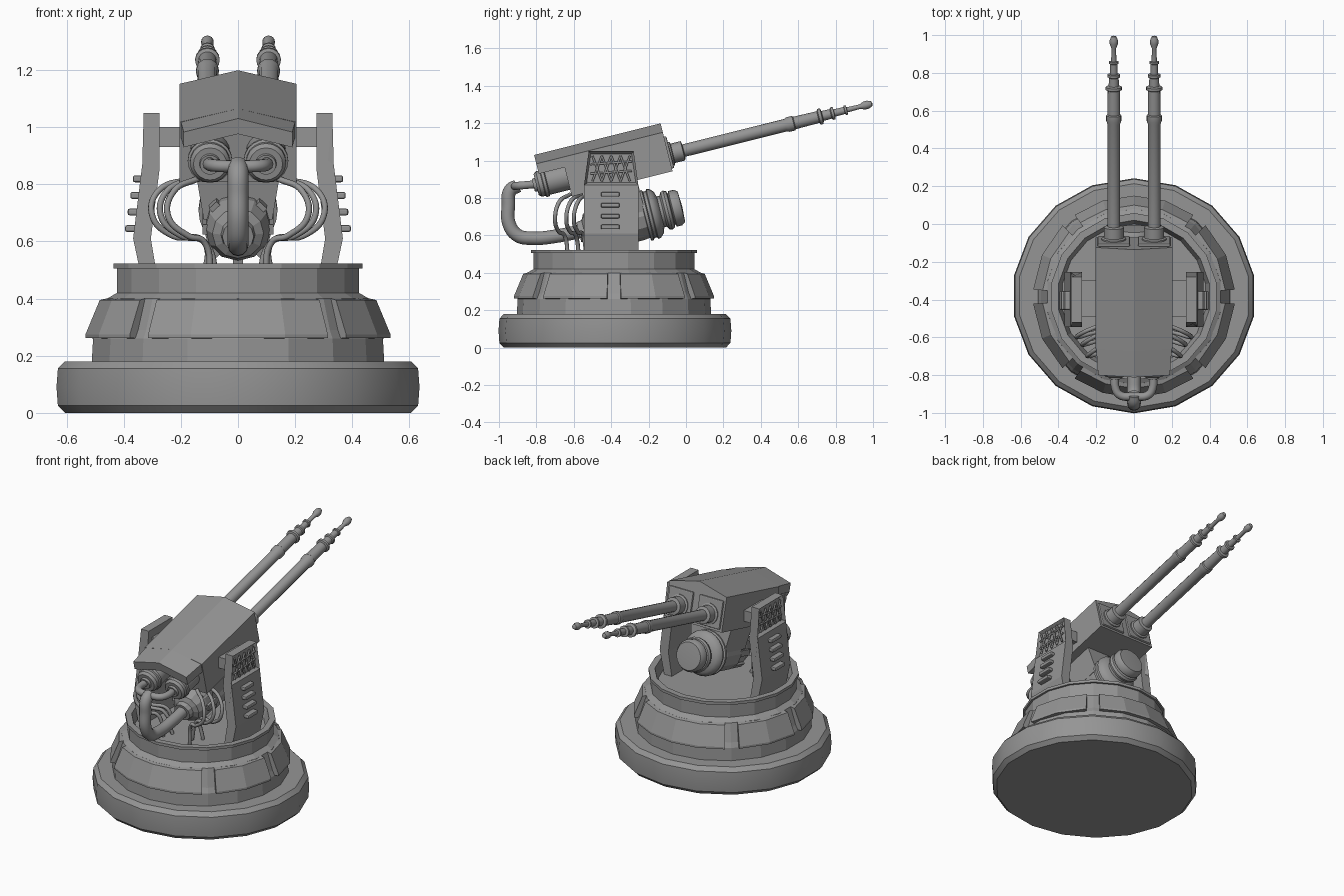
import bpy, bmesh, math
from mathutils import Matrix, Vector

if "Cube" in bpy.data.objects:
    bpy.data.objects.remove(bpy.data.objects["Cube"])

grey = bpy.data.materials.new("gunmetal_grey")
grey.use_nodes = True
COLOUR = (0.3, 0.3, 0.3, 1)
grey.diffuse_color = COLOUR
grey.node_tree.nodes["Principled BSDF"].inputs["Base Color"].default_value = COLOUR

BASE = Matrix.Translation((0, -0.385, 0))
GUN = Matrix.Translation((0, -0.38, 1.0)) @ Matrix.Rotation(math.radians(14), 4, 'X')
FORWARD = Matrix.Rotation(math.radians(-90), 4, 'X')   # turns a z axis into +y


def finish(name, bm, matrix=Matrix(), smooth=0):
    bmesh.ops.remove_doubles(bm, verts=bm.verts, dist=0.0005)
    bmesh.ops.recalc_face_normals(bm, faces=bm.faces)
    mesh = bpy.data.meshes.new(name)
    bm.to_mesh(mesh)
    bm.free()
    mesh.transform(matrix)
    mesh.materials.append(grey)
    obj = bpy.data.objects.new(name, mesh)
    bpy.context.collection.objects.link(obj)
    if smooth:
        bpy.ops.object.select_all(action='DESELECT')
        obj.select_set(True)
        bpy.context.view_layer.objects.active = obj
        bpy.ops.object.shade_smooth_by_angle(angle=math.radians(smooth))
    return obj


def lathe(name, profile, sides, matrix=Matrix(), smooth=0, start=90, sweep=360):
    """Revolve (radius, height) points; a partial sweep gives a capped closed section."""
    bm = bmesh.new()
    full = sweep == 360
    rings = []
    for i in range(sides + 1):
        a = math.radians(start + sweep * i / sides)
        rings.append([bm.verts.new((r * math.cos(a), r * math.sin(a), z)) for r, z in profile])
    count = len(profile)
    for a, b in zip(rings, rings[1:]):
        for j in range(count - 1 if full else count):
            k = (j + 1) % count
            bm.faces.new((a[j], b[j], b[k], a[k]))
    if not full:
        bm.faces.new(rings[0])
        bm.faces.new(rings[-1])
    bmesh.ops.dissolve_degenerate(bm, dist=0.0005, edges=bm.edges)
    return finish(name, bm, matrix, smooth)


def box(name, low, high, matrix=Matrix(), bevel=0):
    bm = bmesh.new()
    low, high = Vector(low), Vector(high)
    size = Matrix.Diagonal((*(high - low), 1))
    bmesh.ops.create_cube(bm, size=1, matrix=Matrix.Translation((low + high) / 2) @ size)
    if bevel:
        bmesh.ops.bevel(bm, geom=bm.edges[:], offset=bevel, segments=2, affect='EDGES', profile=0.5)
    return finish(name, bm, matrix)


def prism(name, outline, y0, y1, matrix=Matrix(), taper=1):
    """Extrude an (x, z) outline along y, with the y1 end optionally narrower."""
    bm = bmesh.new()
    a = [bm.verts.new((x, y0, z)) for x, z in outline]
    b = [bm.verts.new((x * taper, y1, z)) for x, z in outline]
    bm.faces.new(a)
    bm.faces.new(b)
    for i in range(len(a)):
        k = (i + 1) % len(a)
        bm.faces.new((a[i], a[k], b[k], b[i]))
    return finish(name, bm, matrix)


def tube(name, points, radius, straight=False, sides=3):
    curve = bpy.data.curves.new(name, 'CURVE')
    curve.dimensions = '3D'
    curve.bevel_depth = radius
    curve.bevel_resolution = sides
    curve.resolution_u = 8
    curve.use_fill_caps = True
    if straight:
        line = curve.splines.new('POLY')
        line.points.add(len(points) - 1)
        for p, co in zip(line.points, points):
            p.co = (*co, 1)
    else:
        line = curve.splines.new('BEZIER')
        line.bezier_points.add(len(points) - 1)
        for p, co in zip(line.bezier_points, points):
            p.co = co
            p.handle_left_type = p.handle_right_type = 'AUTO'
    curve.materials.append(grey)
    obj = bpy.data.objects.new(name, curve)
    bpy.context.collection.objects.link(obj)
    return obj


# Round foot and stepped pedestal with a sunken deck
lathe("foot", [(0, 0), (.615, 0), (.64, .025), (.645, .09), (.64, .155), (.615, .18), (0, .18)], 18,
      Matrix.Translation((0, -0.38, 0)) @ Matrix.Diagonal((1, .965, 1, 1)), 35)
lathe("pedestal", [(.52, .17), (.515, .26), (.5, .29), (.465, .4), (.43, .42), (.43, .505),
                   (.443, .505), (.443, .523), (.405, .523), (.385, .46), (0, .46)], 18, BASE)

# Armour panels around the pedestal
for i, (start, sweep) in enumerate([(-126, 72), (-45, 41), (4, 41), (54, 72), (135, 41), (184, 41)]):
    lathe(f"armour_panel_{i + 1}", [(.48, .26), (.535, .262), (.535, .275), (.485, .395), (.44, .405)],
          round(sweep / 18), BASE, 0, start, sweep)

# Gun housing with a ridged roof, rear visor and front plates
prism("gun_housing", [(-.205, -.13), (.205, -.13), (.205, .085), (0, .134), (-.205, .085)], -.27, .285, GUN)
prism("rear_visor", [(-.2, .03), (0, .078), (.2, .03), (.2, .085), (0, .134), (-.2, .085)], -.265, -.412, GUN, .95)
for side, label in ((-1, "right"), (1, "left")):
    x = side * .107
    box(f"{label}_front_plate", (x - .085, .28, -.115), (x + .085, .298, .06), GUN, .006)
    box(f"{label}_pivot", (side * .24 - .05, -.49, .93), (side * .24 + .05, -.3, 1.0))

    # Gun barrel with collar, rings and rounded tip
    axis = GUN @ Matrix.Translation((x, 0, -.037)) @ FORWARD
    barrel = [(0, .28), (.065, .28), (.065, .305), (.053, .31), (.053, .365), (.034, .37), (.034, .93),
              (.04, .945), (.04, .975), (.034, .98), (.032, 1.11), (.043, 1.115), (.043, 1.13),
              (.027, 1.135), (.026, 1.18), (.034, 1.185), (.034, 1.198), (.02, 1.2), (.019, 1.255),
              (.026, 1.258), (.026, 1.268), (.014, 1.27), (.012, 1.34), (.022, 1.365), (.022, 1.385),
              (.014, 1.405), (0, 1.41)]
    lathe(f"{label}_barrel", barrel, 16, axis, 35)

    # Rear canister with ribbed end
    axis = GUN @ Matrix.Translation((side * .098, 0, -.023)) @ FORWARD
    lathe(f"{label}_canister", [(0, -.455), (.035, -.455), (.037, -.44), (.058, -.44), (.07, -.425),
                                (.07, -.405), (.078, -.4), (.078, -.385), (.07, -.38), (.07, -.26)],
          20, axis, 35)
    tube(f"{label}_feed_pipe", [(side * .098, -.79, .875), (side * .098, -.87, .868),
                                (side * .075, -.905, .865), (0, -.915, .862)], .022)

    # Side support arm with a recessed lattice window
    arm = [(.275, 1.05), (.275, .85), (.305, .61), (.28, .46), (.335, .46), (.367, .61), (.335, .87), (.33, 1.05)]
    obj = prism(f"{label}_support_arm", [(side * u, v) for u, v in arm], -.545, -.255)
    bm = bmesh.new()
    bm.from_mesh(obj.data)
    for v in bm.verts:
        if v.co.z > 1:
            v.co.y = -.4 + (v.co.y + .4) * .83
    bm.faces.ensure_lookup_table()
    window = [f for f in bm.faces if f.normal.x * side > .9 and f.calc_center_median().z > .9]
    bmesh.ops.inset_region(bm, faces=window, thickness=.018)
    bmesh.ops.translate(bm, verts=list({v for f in window for v in f.verts}), vec=(-side * .02, 0, 0))
    bm.to_mesh(obj.data)
    bm.free()
    for i in range(4):
        y = -.5 + i * .05
        for z0, z1 in ((.89, 1.025), (1.025, .89)):
            tube(f"{label}_lattice_{i}", [(side * .325, y, z0), (side * .325, y + .05, z1)], .006, True, 1)
    for z in (.93, .98):
        tube(f"{label}_lattice_bar", [(side * .325, -.51, z), (side * .325, -.29, z + .015)], .006, True, 1)
    for i in range(4):
        z = .645 + i * .058
        edge = side * (.362 - i * .009)
        lo, hi = sorted((edge - side * .02, edge + side * .033))
        box(f"{label}_louvre_{i + 1}", (lo, -.455, z - .012), (hi, -.355, z + .012), Matrix(), .007)

    # Loose cables
    for i, (reach, depth) in enumerate([(.27, -.62), (.245, -.68), (.3, -.58)]):
        tube(f"{label}_cable_{i + 1}", [(side * .14, depth + .06, .82), (side * (reach - .02), depth, .775),
                                        (side * reach, depth - .02, .69), (side * (reach - .07), depth, .62),
                                        (side * .12, depth + .03, .6), (side * (.07 + .025 * i), depth + .05, .46)],
             .011, False, 2)

# Merged pipe looping from the canisters to the lower drum
tube("return_pipe", [(0, -.9, .865), (0, -.94, .84), (0, -.95, .76), (0, -.945, .66), (0, -.9, .6),
                     (0, -.82, .585), (0, -.7, .595), (0, -.55, .625)], .036, False, 4)

# Lower drum, its stepped front cap, and the neck up to the housing
DRUM = GUN @ Matrix.Translation((0, 0, -.325)) @ FORWARD
lathe("drum", [(0, -.28), (.055, -.28), (.06, -.25), (.09, -.235), (.115, -.17), (.115, -.1), (.125, -.095),
               (.125, .05), (.12, .09)], 12, DRUM)
lathe("drum_cap", [(.1, .08), (.138, .085), (.138, .1), (.128, .105), (.128, .12), (.138, .125), (.134, .14),
                   (.115, .16), (.085, .17), (.085, .185), (.103, .195), (.107, .21), (.1, .225), (.085, .23),
                   (.098, .237), (.098, .265), (.085, .285), (0, .29)], 24, DRUM, 35)
for i in range(8):
    box(f"drum_rib_{i + 1}", (-.018, .1, -.18), (.018, .125, -.09), DRUM @ Matrix.Rotation(math.tau * i / 8, 4, 'Z'))
prism("neck", [(-.15, -.12), (.15, -.12), (.12, -.3), (-.12, -.3)], -.13, .09, GUN)
